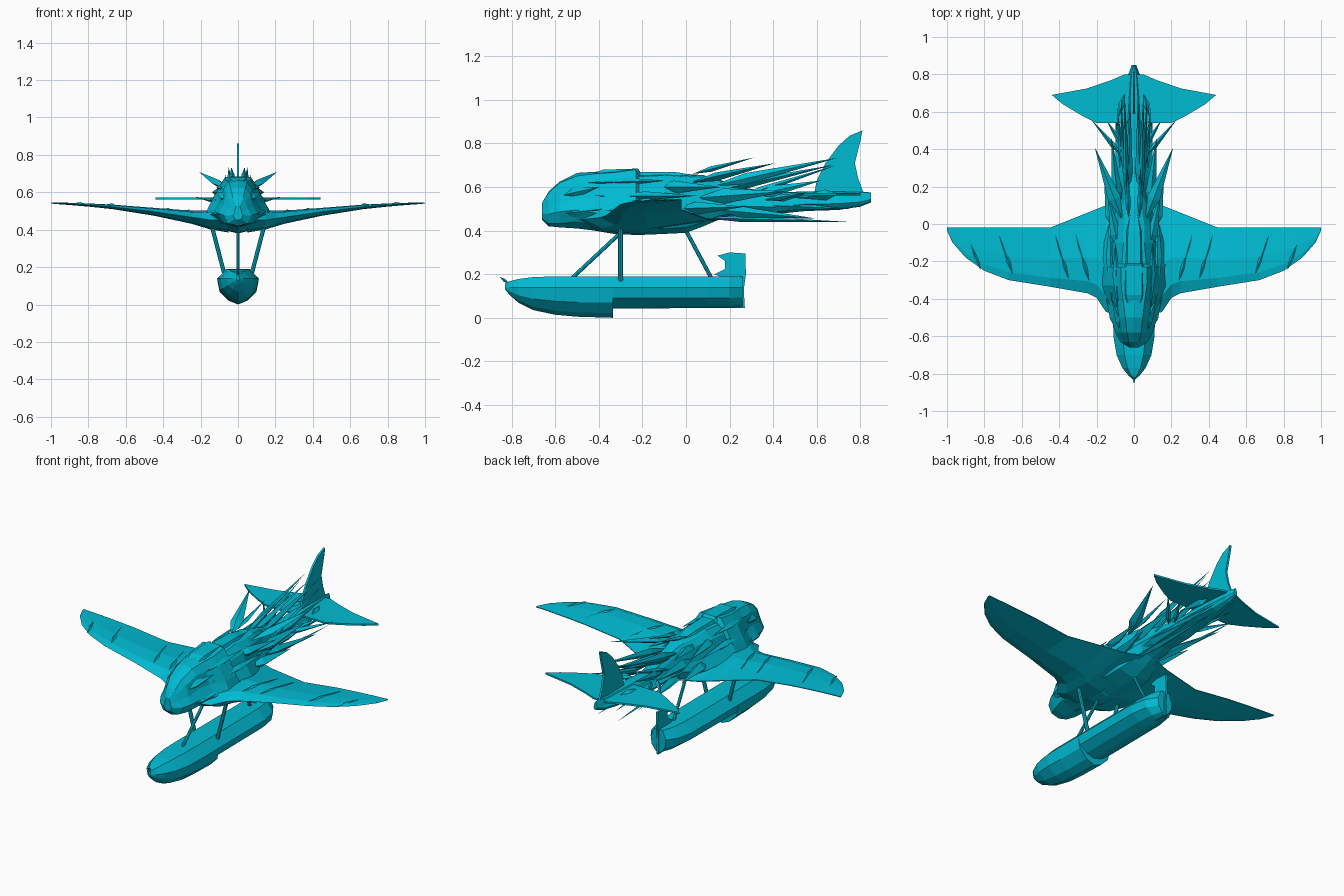
import bpy, bmesh, random
from mathutils import Vector

random.seed(4)
mat = bpy.data.materials.new("cyan_paint")
mat.diffuse_color = (0.0, 0.503, 0.658, 1)


def make(name, bm, mirror=False):
    bmesh.ops.recalc_face_normals(bm, faces=bm.faces)
    me = bpy.data.meshes.new(name)
    bm.to_mesh(me)
    bm.free()
    me.materials.append(mat)
    ob = bpy.data.objects.new(name, me)
    bpy.context.collection.objects.link(ob)
    if mirror:
        m = ob.modifiers.new("Mirror", 'MIRROR')
        m.use_mirror_merge = False
    return ob


def loft(name, rings, mirror=False):
    bm = bmesh.new()
    vs = [[bm.verts.new(p) for p in r] for r in rings]
    n = len(rings[0])
    for a, b in zip(vs, vs[1:]):
        for i in range(n):
            j = (i + 1) % n
            bm.faces.new((a[i], a[j], b[j], b[i]))
    bm.faces.new(vs[0])
    bm.faces.new(vs[-1])
    return make(name, bm, mirror)


def full_ring(half, y):
    # half section, top to bottom, mirrored to the other side
    return [(x, y, z) for x, z in half] + [(-x, y, z) for x, z in half[-2:0:-1]]


def plate(name, pts, t, axis, mirror=False):
    # flat outline with thickness t along axis
    bm = bmesh.new()
    off = Vector([t if i == axis else 0 for i in range(3)])
    f = bm.faces.new([bm.verts.new(Vector(p) - off / 2) for p in pts])
    r = bmesh.ops.extrude_face_region(bm, geom=[f])
    bmesh.ops.translate(bm, vec=off, verts=[v for v in r['geom'] if isinstance(v, bmesh.types.BMVert)])
    return make(name, bm, mirror)


def shard(name, a, b, w, h, mirror=True, belly=0.3):
    # pointed splinter from a to b, w wide and h tall near its root
    a, b = Vector(a), Vector(b)
    d = (b - a).normalized()
    side = d.cross(Vector((0, 0, 1))).normalized()
    up = side.cross(d)
    m = a.lerp(b, belly)
    bm = bmesh.new()
    va, vb = bm.verts.new(a), bm.verts.new(b)
    ring = [bm.verts.new(m + o) for o in (side * w / 2, up * h / 2, -side * w / 2, -up * h / 2)]
    for i in range(4):
        bm.faces.new((va, ring[i], ring[i - 1]))
        bm.faces.new((vb, ring[i - 1], ring[i]))
    return make(name, bm, mirror)


def strut(name, a, b, r, mirror=False):
    a, b = Vector(a), Vector(b)
    d = b - a
    bm = bmesh.new()
    bmesh.ops.create_cone(bm, cap_ends=True, segments=8, radius1=r, radius2=r, depth=d.length)
    bm.transform(d.to_track_quat('Z', 'Y').to_matrix().to_4x4())
    bmesh.ops.translate(bm, vec=(a + b) / 2, verts=bm.verts)
    return make(name, bm, mirror)


# Fuselage: y, half width, bottom, top
sections = [(-.66, .025, .45, .53), (-.63, .07, .42, .58), (-.58, .1, .415, .625), (-.5, .118, .41, .665),
            (-.42, .14, .40, .67), (-.33, .18, .385, .675), (-.23, .18, .38, .685), (-.215, .175, .38, .66),
            (-.1, .16, .385, .665), (0, .14, .39, .66), (.08, .11, .42, .655), (.15, .085, .45, .635),
            (.25, .075, .47, .6), (.4, .07, .475, .575), (.55, .065, .49, .58), (.7, .05, .495, .58),
            (.8, .03, .51, .58), (.85, .012, .53, .575)]
rings = []
for y, w, b, t in sections:
    h = t - b
    half = [(0, t)]
    for fx, fz in [(.4, .97), (.6, .8), (.78, .55), (1, .33), (.7, .1)]:
        half.append((w * (fx + random.uniform(-.05, .05)), b + h * (fz + random.uniform(-.03, .03))))
    rings.append(full_ring(half + [(0, b)], y))
loft("fuselage", rings)

# Canopy strip and windscreen
loft("canopy", [full_ring([(0, t), (w * .6, t), (w, .62), (0, .6)], y) for y, w, t in
                [(-.45, .05, .655), (-.38, .07, .68), (-.22, .07, .685), (-.21, .06, .67), (-.04, .055, .668), (.06, .03, .65)]])

# Wings: x, leading y, trailing y, centre z, thickness
wing = [(.05, -.5, .14, .45, .13), (.15, -.47, .1, .452, .1), (.2, -.395, .08, .46, .085), (.25, -.37, .06, .467, .07),
        (.45, -.335, -.02, .496, .042), (.67, -.3, -.02, .522, .024), (.8, -.25, -.02, .532, .017),
        (.9, -.18, -.02, .538, .012), (.97, -.1, -.02, .541, .008), (1.0, -.035, -.018, .542, .004)]
rings = []
for x, l, r, z, t in wing:
    c = r - l
    rings.append([(x, l, z), (x, l + c * .15, z + t * .4), (x, l + c * .45, z + t * .5), (x, r, z + .002),
                  (x, r, z - .002), (x, l + c * .45, z - t * .5), (x, l + c * .15, z - t * .4)])
loft("wing", rings, True)
for i, (x, z) in enumerate([(.26, .5), (.37, .508), (.67, .533), (.84, .54)]):
    shard(f"wing_rib_{i}", (x - .02, -.33 + .1 * x, z - .003), (x + .05, -.06, z), .025, .02)

# Tailplane and fin
plate("tailplane", [(0, .54, .567), (.2, .54, .567), (.28, .58, .567), (.38, .64, .567), (.44, .69, .567),
                    (.25, .725, .567), (.12, .77, .567), (.05, .8, .567), (0, .8, .567)], .01, 2, True)
plate("tail_fin", [(0, .585, .55), (0, .6, .63), (0, .64, .71), (0, .7, .79), (0, .75, .835), (0, .81, .86),
                   (0, .8, .81), (0, .775, .71), (0, .79, .64), (0, .82, .56)], .012, 0)

# Jagged splinters along the back and sides: root, tip, width, height
spikes = [((.06, .02, .62), (.21, .41, .71), .07, .04),
          ((.03, .03, .66), (.035, .31, .735), .03, .025),
          ((.04, .1, .6), (.05, .7, .735), .035, .05),
          ((.03, .12, .58), (.02, .67, .7), .04, .04),
          ((.06, .3, .56), (.09, .62, .63), .03, .05),
          ((.05, .2, .54), (.07, .69, .7), .025, .03),
          ((.05, .05, .46), (.07, .75, .44), .04, .03),
          ((.06, .1, .5), (.1, .6, .455), .05, .05),
          ((.05, .3, .52), (.06, .75, .5), .04, .04),
          ((.08, .05, .55), (.12, .46, .58), .06, .07),
          ((.06, .36, .54), (.23, .56, .575), .03, .03),
          ((.05, .4, .54), (.15, .56, .57), .03, .03),
          ((.05, .7, .57), (.1, .5, .55), .05, .05),
          ((.08, -.15, .6), (.14, .16, .6), .06, .06),
          ((.1, -.05, .5), (.16, .27, .51), .07, .06)]
for i, (a, b, w, h) in enumerate(spikes):
    shard(f"spike_{i}", a, b, w, h)

# Nose brows, cheeks, and side ridges
shard("brow", (.03, -.63, .545), (.12, -.4, .6), .05, .05, belly=.5)
shard("cheek", (.06, -.62, .47), (.15, -.38, .5), .05, .05, belly=.5)
shard("side_ridge_upper", (.09, -.45, .62), (.1, -.1, .63), .04, .035, belly=.5)
shard("side_ridge_lower", (.12, -.42, .56), (.13, .05, .56), .05, .04, belly=.5)
shard("nose_ridge", (0, -.66, .5), (0, -.4, .67), .03, .05, False, .4)

# Main float, forward and aft of the keel step: y, half width, bottom, top
def float_ring(y, w, b, t):
    mid = min(t - .01, .138)
    return full_ring([(0, t), (w * .55, t), (w, mid), (w * .88, b + (mid - b) * .5), (w * .45, b + (mid - b) * .15), (0, b)], y)

loft("float_bow", [float_ring(*s) for s in [(-.83, .008, .13, .158), (-.81, .03, .105, .168), (-.77, .062, .07, .178),
     (-.7, .093, .035, .187), (-.6, .11, .014, .19), (-.5, .112, .005, .19), (-.335, .112, 0, .19)]])
loft("float_stern", [float_ring(*s) for s in [(-.335, .112, .042, .19), (.1, .11, .045, .19), (.2, .09, .045, .19), (.26, .05, .048, .19)]])
plate("float_rudder", [(0, .18, .045), (0, .27, .045), (0, .265, .13), (0, .275, .2), (0, .272, .295), (0, .2, .3),
                       (0, .145, .285), (0, .18, .26), (0, .18, .225), (0, .13, .2), (0, .18, .18)], .012, 0)
shard("bow_cleat", (0, -.81, .155), (0, -.855, .188), .015, .015, False, .5)

# Struts
strut("side_strut", (.14, -.3, .42), (.075, -.3, .17), .011, True)
strut("front_strut", (0, -.29, .4), (0, -.52, .185), .009)
strut("rear_strut", (0, 0, .4), (0, .115, .185), .009)
